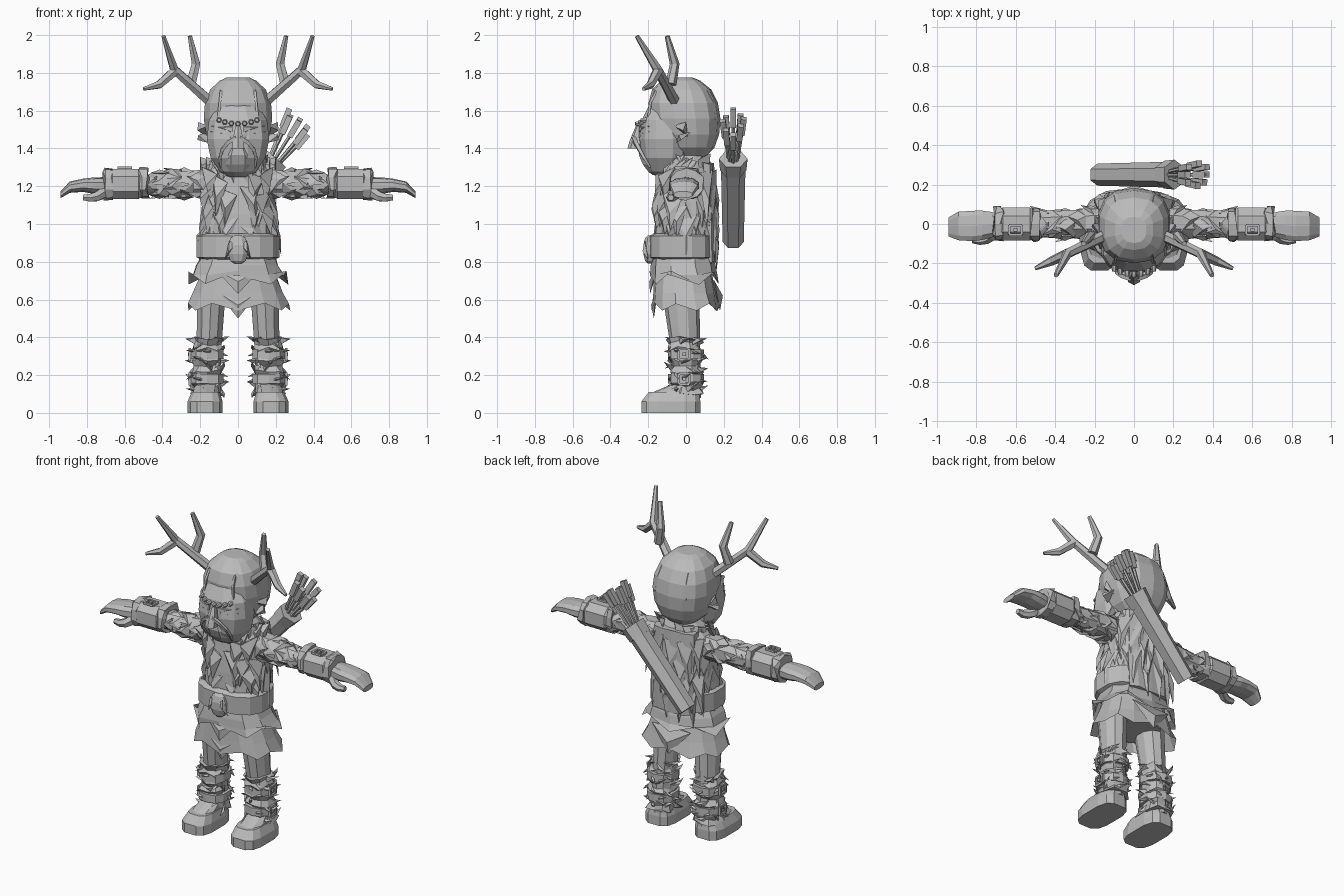
import bpy, math, random
from mathutils import Vector

random.seed(4)
cube = bpy.data.objects.get("Cube")
if cube:
    bpy.data.objects.remove(cube, do_unlink=True)

shade = (.5, .5, .5, 1)
grey = bpy.data.materials.new("plain grey")
grey.use_nodes = True
grey.diffuse_color = shade
grey.node_tree.nodes["Principled BSDF"].inputs["Base Color"].default_value = shade


def make(name, verts, faces, mirror):
    mesh = bpy.data.meshes.new(name)
    mesh.from_pydata([tuple(vert) for vert in verts], [], faces)
    mesh.materials.append(grey)
    part = bpy.data.objects.new(name, mesh)
    bpy.context.collection.objects.link(part)
    if mirror:
        part.modifiers.new("mirror", "MIRROR").use_mirror_merge = False


def skin(rings, sides, base=0):
    """Quads between successive rings, plus end caps."""
    faces = [[base + side for side in reversed(range(sides))]]
    for ring in range(rings - 1):
        for side in range(sides):
            here = base + ring * sides + side
            after = base + ring * sides + (side + 1) % sides
            faces.append([here, after, after + sides, here + sides])
    faces.append([base + (rings - 1) * sides + side for side in range(sides)])
    return faces


# Profiles give position along the part and relative width
def straight(u):
    return u, 1


def barrel(u):
    return u, 1 + math.sin(math.pi * u) / 8


def rounded(u):
    return (1 - math.cos(math.pi * u)) / 2, max(.2, math.sin(math.pi * u)) ** .7


def lipped(u):
    offset = 2 * u - 1
    return .5 + math.copysign(abs(offset) ** .2, offset) / 2, min(1, .85 + u, 1.85 - u)


def ribbed(u):
    return u, 1 + math.cos(math.pi * 10 * u) / 10


def oval(angle, square):
    c, s = math.cos(angle), math.sin(angle)
    return math.copysign(abs(c) ** square, c), math.copysign(abs(s) ** square, s)


def solid(name, start, end, size, end_size=None, profile=straight, steps=3, sides=10,
          square=.8, jag=0, zigzag=0, mirror=False):
    """Stack of rings, upright or along x, with an optional zigzag first edge."""
    start, end = Vector(start), Vector(end)
    size, end_size = Vector(size), Vector(end_size or size)
    sideways = abs(end.x - start.x) > abs(end.z - start.z)
    verts = []
    for step in range(steps + 1):
        t, grow = profile(step / steps)
        centre, radius = start.lerp(end, t), size.lerp(end_size, t) * grow
        for side in range(sides):
            a, b = oval(math.tau * (side + .5) / sides, square)
            wobble = 1 + random.uniform(-jag, jag)
            a, b = a * radius.x * wobble, b * radius.y * wobble
            shift = random.uniform(-jag, jag) / 10
            if step == 0:
                shift += zigzag * (side % 2)
            verts.append(centre + Vector((shift, a, b) if sideways else (a, b, shift)))
    faces = skin(steps + 1, sides)
    make(name, verts, faces[1:] if zigzag else faces, mirror)


def arc(start, end, thick, tip=None, bend=(0, 0, 0), steps=4):
    """Points and radii of a bowed, tapering rod."""
    start, end, bend = Vector(start), Vector(end), Vector(bend)
    tip = thick if tip is None else tip
    rod = []
    for step in range(steps + 1):
        t = step / steps
        rod.append((start.lerp(end, t) + bend * 4 * t * (1 - t), thick + (tip - thick) * t * t))
    return rod


def rods(name, paths, sides=5, mirror=False):
    verts, faces = [], []
    for path in paths:
        faces += skin(len(path), sides, len(verts))
        for k, (point, radius) in enumerate(path):
            along = path[min(k + 1, len(path) - 1)][0] - path[max(k - 1, 0)][0]
            along.normalize()
            guide = Vector((0, 1, 0)) if abs(along.y) < .9 else Vector((1, 0, 0))
            across = along.cross(guide).normalized()
            up = along.cross(across)
            for side in range(sides):
                a, b = oval(math.tau * (side + .5) / sides, 1)
                verts.append(point + (across * a + up * b) * radius)
    make(name, verts, faces, mirror)


def locks(name, items, mirror=False):
    """Pointed shards: root, direction, half width, lift."""
    verts, faces = [], []
    for item in items:
        root, run, width, lift = map(Vector, item)
        left, right, ridge, tip, under = range(len(verts), len(verts) + 5)
        verts += [root - width, root + width, root + run / 2 + lift, root + run, root - lift / 2]
        faces += [(left, right, ridge), (right, tip, ridge), (tip, left, ridge),
                  (left, under, right), (under, tip, right), (tip, under, left)]
    make(name, verts, faces, mirror)


def buckle(name, centre, across, up):
    """Square rim with a bar in the middle."""
    centre, across, up = Vector(centre), Vector(across), Vector(up)
    corners = [centre + across + up, centre - across + up, centre - across - up, centre + across - up]
    bars = [arc(corners[k - 1], corners[k], .009, steps=1) for k in range(4)]
    bars.append(arc(centre - across / 3, centre + across / 3, .012, steps=1))
    rods(name, bars, 4, True)


# Head
solid("hood", (0, .02, 1.34), (0, -.03, 1.775), (.175, .17), (.195, .205), rounded, steps=8, sides=14)
solid("face_mask", (0, -.11, 1.25), (0, -.12, 1.65), (.16, .14), (.18, .13), rounded, steps=6, sides=12)
seam = []
for step in range(9):
    a, b = oval(math.pi * step / 8, .8)
    seam.append((Vector((.105 - b * .02, a * .175 - .025, 1.55 + b * .2)), .009))
rods("hood_seam", [seam], 4, True)
locks("ear", [((.16, -.03, 1.49), (.05, .03, .05), (0, .04, -.03), (.03, 0, -.02)),
              ((.16, -.01, 1.46), (.05, -.03, .01), (0, .04, .03), (.03, 0, -.02))], True)
rods("brow_beads", [arc((x, x * x * 3 - .24, 1.53 + x * x * 2), (x, x * x * 3 - .27, 1.53 + x * x * 2), .015, .01)
                    for x in (-.1, -.07, -.035, 0, .035, .07, .1)], 6)
locks("eyelid", [((.03, -.25, z), (.12, .06, .02), (0, 0, .015), (0, -.01, 0)) for z in (1.47, 1.5)], True)
solid("nose", (0, -.27, 1.4), (0, -.25, 1.52), (.035, .04), (.015, .015), barrel, sides=6)
solid("mouth_guard", (0, -.16, 1.26), (0, -.2, 1.42), (.08, .05), (.08, .08), rounded, steps=5, sides=8)
rods("moustache", [arc((.01, -.28, 1.46), (.09, -.19, 1.3), .014, .007, (.035, -.01, .01))], 4, True)

# Antlers
rods("antler", [arc((.15, -.06, 1.65), (.395, -.26, 1.995), .03, .012, (.065, .01, -.005), 2),
                arc((.25, -.08, 1.74), (.255, -.1, 1.995), .03, .013, (-.03, .03, -.02), 2),
                arc((.335, -.15, 1.81), (.5, -.225, 1.715), .028, .01, (0, 0, -.025), 2)], 6, True)

# Torso and fur vest
solid("torso", (0, -.02, .62), (0, .01, 1.27), (.17, .14), (.18, .14), barrel, sides=12)
solid("shoulders", (0, .01, 1.27), (0, .01, 1.38), (.19, .14), (.08, .08), sides=12)
solid("vest_back", (0, .12, .8), (0, .11, 1.32), (.14, .04), profile=barrel, jag=.1)
vest = []
for row in range(5):
    for spot in range(14):
        angle = math.tau * (spot + row % 2 / 2) / 14
        a, b = oval(angle, .8)
        opening = b < 0 and abs(a) < .15
        armhole = abs(a) > .94 and row in (1, 2)
        if opening or armhole:
            continue
        outward = Vector((math.cos(angle), math.sin(angle), 0))
        fit = .78 if row == 0 else 1
        root = Vector((a * fit * .185, b * fit * .15, 1.34 - row * .08 + random.uniform(-.03, .03)))
        drop = random.uniform(.24, .3) if b > .3 else random.uniform(.13, .22)
        run = outward * .015 + Vector((random.uniform(-.05, .05), 0, -drop))
        width = Vector((-outward.y, outward.x, random.uniform(-.5, .5))) * random.uniform(.04, .065)
        vest.append((root, run, width, outward * random.uniform(.015, .03)))
locks("fur_vest", vest)
locks("collar_fur", [((.05 + k * .03, k * .03 - .1, 1.345), (.03, -.05, -.11), (.03, .02, .01), (.01, -.02, .02))
                     for k in range(5)], True)

# Belt with carved clasp
solid("belt", (0, -.02, .81), (0, -.02, .95), (.225, .175), profile=lipped, sides=14)
solid("belt_clasp", (0, -.19, .79), (0, -.19, .94), (.06, .04), profile=rounded, steps=5, sides=8)
locks("clasp_cheek", [((.03, -.22, .9), (.04, .02, -.09), (.015, 0, .015), (0, -.02, 0))], True)

# Layered skirt
solid("skirt_under", (0, 0, .54), (0, -.02, .82), (.275, .18), (.17, .14), sides=14, jag=.03, zigzag=.04)
solid("skirt_over", (0, -.005, .68), (0, -.02, .83), (.27, .185), (.2, .16), sides=10, jag=.04, zigzag=.07)
locks("skirt_points", [((0, -.16, .64), (0, -.01, -.14), (.11, 0, 0), (0, -.02, 0)),
                       ((0, -.16, .76), (0, -.03, -.13), (.12, 0, 0), (0, -.02, 0)),
                       ((0, .15, .7), (0, .03, -.16), (.14, 0, 0), (0, .03, 0))])

# Legs, wraps and boots
solid("leg", (.165, .02, .08), (.14, -.03, .66), (.06, .06), (.08, .1), square=1, mirror=True)
solid("leg_wrap", (.165, .01, .1), (.16, -.015, .4), (.075, .08), profile=ribbed, steps=10, jag=.14, mirror=True)
ties = []
for row in range(6):
    for spot in range(6):
        a, b = oval(math.tau * (spot + row % 2 / 2) / 6, 1)
        outward, around = Vector((a, b, 0)), Vector((-b, a, 0))
        root = Vector((.163, 0, .12 + row * .052)) + outward * .07
        run = around * .08 + outward * .02 + Vector((0, 0, random.uniform(-.05, .05)))
        ties.append((root, run, (0, 0, .02), outward * .015))
locks("leg_ties", ties, True)
for label, z in (("lower", .18), ("upper", .31)):
    solid(label + "_leg_strap", (.163, 0, z - .025), (.163, 0, z + .025), (.09, .095), steps=1, mirror=True)
    buckle(label + "_leg_buckle", (.255, -.01, z), (0, .028, 0), (0, 0, .028))
solid("boot_sole", (.175, -.08, 0), (.175, -.08, .06), (.095, .16), square=.6, sides=12, steps=1, mirror=True)
solid("boot_toe", (.175, -.08, .06), (.17, -.065, .11), (.095, .16), (.075, .135), square=.6, sides=12, steps=1,
      mirror=True)
solid("boot_ankle", (.17, -.055, .11), (.165, .01, .16), (.07, .12), (.06, .065), mirror=True)

# Arms, sleeve fur and cuffs
solid("arm", (.15, .01, 1.22), (.7, 0, 1.2), (.075, .075), (.05, .045), sides=8, mirror=True)
sleeve = []
for row in range(5):
    for spot in range(6):
        a, b = oval(math.tau * (spot + row % 2 / 2) / 6, 1)
        outward, around = Vector((0, a, b)), Vector((0, -b, a))
        root = Vector((.17 + row * .065, 0, 1.21)) + outward * (.072 - row * .004)
        run = Vector((.1, 0, 0)) + around * random.uniform(-.08, .08)
        sleeve.append((root, run, around * .045, outward * random.uniform(.005, .025)))
locks("sleeve_fur", sleeve, True)
for label, x in (("inner", .475), ("outer", .665)):
    solid(label + "_cuff_fur", (x, 0, 1.215), (x + .045, 0, 1.215), (.09, .085), profile=lipped,
          jag=.12, mirror=True)
solid("cuff", (.51, 0, 1.212), (.68, 0, 1.212), (.09, .085), profile=lipped, sides=8, mirror=True)
buckle("cuff_buckle", (.6, -.03, 1.297), (.032, 0, 0), (0, .024, 0))

# Hands
solid("palm", (.67, 0, 1.2), (.82, -.01, 1.205), (.05, .045), (.08, .035), barrel, mirror=True)
solid("fingers", (.82, -.01, 1.205), (.89, -.01, 1.195), (.08, .035), (.075, .03), mirror=True)
solid("fingertips", (.89, -.01, 1.195), (.94, -.015, 1.155), (.075, .03), (.05, .018), mirror=True)
rods("thumb", [arc((.7, -.03, 1.18), (.82, -.08, 1.14), .032, .017, (-.01, -.02, -.015))], 6, True)

# Quiver and arrows
foot, mouth = Vector((-.185, .25, .905)), Vector((.205, .25, 1.345))
along = (mouth - foot).normalized()
rods("quiver", [arc(foot, mouth, .056, .066, steps=1)], 6)
rods("quiver_collar", [arc(mouth - along * .08, mouth, .07, .076, steps=1)], 6)
lean = Vector((.5, 0, .85))
shafts, feathers = [], []
for arrow in range(8):
    a, b = oval(math.tau * arrow / 8, 1)
    spread = Vector((a, b, -a)) * .035
    nock = mouth + spread * 1.6 + lean * random.uniform(.18, .26)
    shafts.append(arc(mouth - along * .05 + spread / 2, nock, .01, steps=1))
    feathers.append(arc(nock - lean * .1 - spread / 3, nock, .022, steps=1))
rods("arrow_shafts", shafts)
rods("arrow_fletching", feathers, 4)
